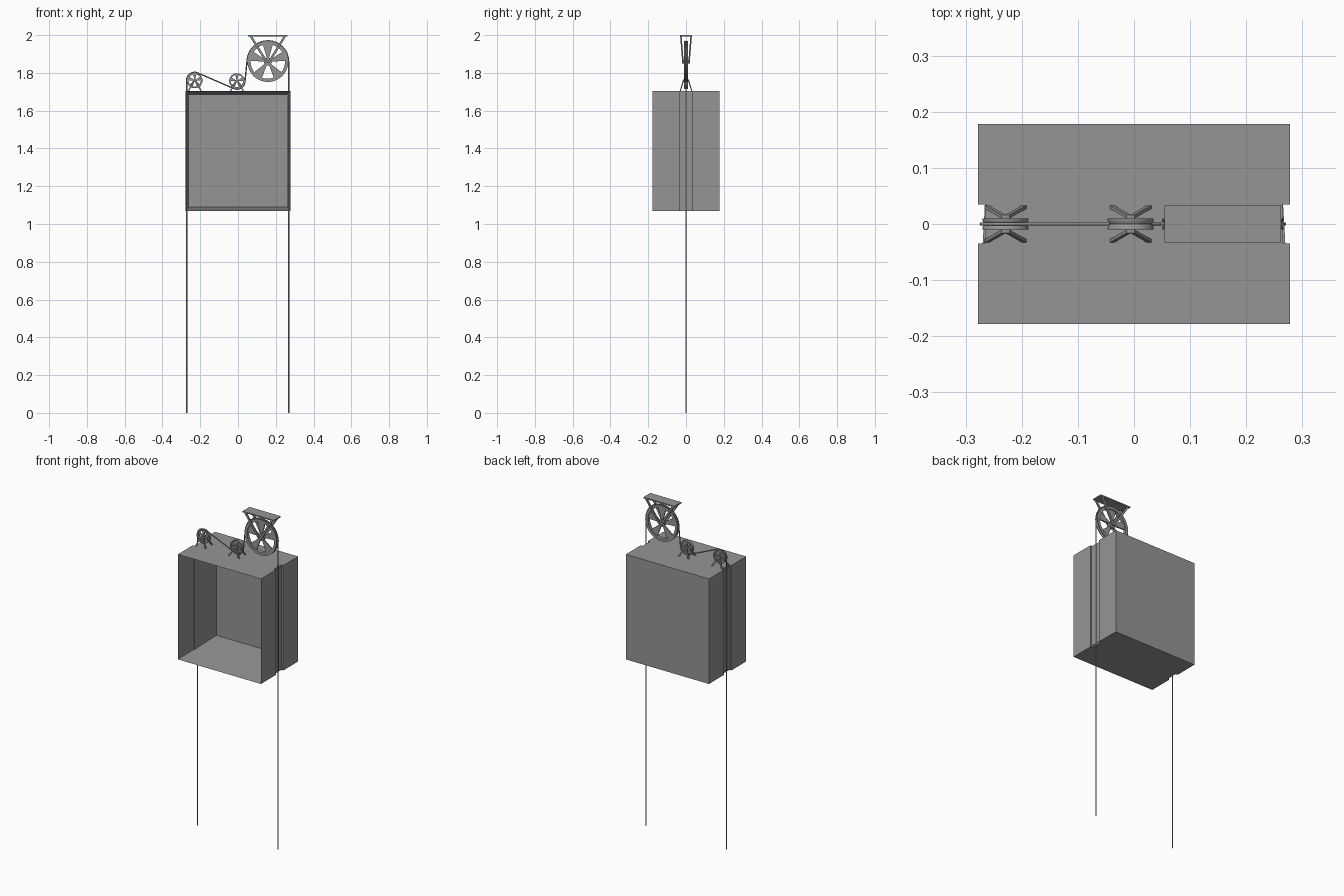
import bpy, bmesh, math
from mathutils import Vector, Matrix

cube = bpy.data.objects.get("Cube")
if cube:
    bpy.data.objects.remove(cube, do_unlink=True)

grey = bpy.data.materials.new("steel grey")
grey.use_nodes = True
grey.diffuse_color = (0.3, 0.3, 0.3, 1)
grey.node_tree.nodes["Principled BSDF"].inputs["Base Color"].default_value = (0.3, 0.3, 0.3, 1)


def finish(bm, name, smooth=False):
    bmesh.ops.recalc_face_normals(bm, faces=bm.faces)
    mesh = bpy.data.meshes.new(name)
    bm.to_mesh(mesh)
    bm.free()
    mesh.materials.append(grey)
    ob = bpy.data.objects.new(name, mesh)
    bpy.context.collection.objects.link(ob)
    if smooth:
        bpy.ops.object.select_all(action='DESELECT')
        ob.select_set(True)
        bpy.context.view_layer.objects.active = ob
        bpy.ops.object.shade_smooth_by_angle(angle=math.radians(35))
    return ob


def prism(bm, low, high):
    """Solid between two matching outlines."""
    a = [bm.verts.new(p) for p in low]
    b = [bm.verts.new(p) for p in high]
    bm.faces.new(a)
    bm.faces.new(b)
    n = len(a)
    for i in range(n):
        bm.faces.new((a[i], a[(i + 1) % n], b[(i + 1) % n], b[i]))


def strut(bm, p, q, wx, wy):
    """Slanted bar with level ends."""
    ring = [(-wx, -wy), (wx, -wy), (wx, wy), (-wx, wy)]
    prism(bm, *[[(c[0] + x, c[1] + y, c[2]) for x, y in ring] for c in (p, q)])


def cylinder_y(bm, c, r, half, n=16):
    m = Matrix.Translation((c[0], 0, c[1])) @ Matrix.Rotation(math.pi / 2, 4, 'X')
    bmesh.ops.create_cone(bm, cap_ends=True, segments=n, radius1=r, radius2=r,
                          depth=2 * half, matrix=m)


# Car: outline with a guide groove in each side, hollowed from the front
W, D, G, GD = 0.278, 0.178, 0.035, 0.013
Z0, Z1 = 1.07, 1.705
half = [(W, -D), (W, -G), (W - GD, -G), (W - GD, G), (W, G), (W, D)]
outline = half + [(-x, -y) for x, y in half]
bm = bmesh.new()
prism(bm, [(x, y, Z0) for x, y in outline], [(x, y, Z1) for x, y in outline])
bmesh.ops.recalc_face_normals(bm, faces=bm.faces)
front = [f for f in bm.faces if f.normal.y < -0.9 and f.calc_center_median().y < -D + 0.01]
bmesh.ops.inset_region(bm, faces=front, thickness=0.028)
bmesh.ops.translate(bm, verts=front[0].verts, vec=(0, 2 * D - 0.014, 0))
finish(bm, "car_body")


# Spoked pulleys
def pulley(name, c, r, half, rim):
    bm = bmesh.new()
    section = [(r - rim, -half), (r, -half), (r, -half * 0.6), (r - rim * 0.45, 0),
               (r, half * 0.6), (r, half), (r - rim, half)]
    vs = [bm.verts.new((c[0] + d, y, c[1])) for d, y in section]
    es = [bm.edges.new((vs[i], vs[(i + 1) % len(vs)])) for i in range(len(vs))]
    bmesh.ops.spin(bm, geom=vs + es, cent=(c[0], 0, c[1]), axis=(0, 1, 0),
                   angle=2 * math.pi, steps=40, use_merge=True)
    bmesh.ops.remove_doubles(bm, verts=bm.verts, dist=1e-5)
    hub = r * 0.2
    cylinder_y(bm, c, hub, half * 0.9)
    for k in range(5):
        a = math.pi / 2 + k * math.tau / 5
        pts = [(hub * 0.8, -0.3), (r - rim * 0.8, -0.28), (r - rim * 0.8, 0.28), (hub * 0.8, 0.3)]
        sides = [[(c[0] + d * math.cos(a + t), y, c[1] + d * math.sin(a + t)) for d, t in pts]
                 for y in (-half * 0.4, half * 0.4)]
        prism(bm, *sides)
    finish(bm, name, True)


left, middle, drive = (-0.229, 1.76), (-0.006, 1.757), (0.158, 1.86)
pulley("left_pulley", left, 0.041, 0.01, 0.008)
pulley("middle_pulley", middle, 0.041, 0.01, 0.008)
pulley("drive_wheel", drive, 0.108, 0.01, 0.017)

# Splayed stands for the small pulleys
for name, c in (("left_stand", left), ("middle_stand", middle)):
    bm = bmesh.new()
    for sx in (-1, 1):
        for sy in (-1, 1):
            strut(bm, (c[0] + sx * 0.033, sy * 0.03, Z1), (c[0] + sx * 0.003, sy * 0.013, c[1] + 0.004),
                  0.004, 0.003)
    cylinder_y(bm, c, 0.005, 0.016)
    finish(bm, name)

# Hanger for the drive wheel
bm = bmesh.new()
x, z = drive
strut(bm, (x, 0, 1.993), (x, 0, 2.0), 0.104, 0.033)
for sx in (-1, 1):
    for sy in (-1, 1):
        strut(bm, (x + sx * 0.004, sy * 0.016, z - 0.006), (x + sx * 0.09, sy * 0.027, 1.994),
              0.007, 0.004)
cylinder_y(bm, drive, 0.009, 0.02)
finish(bm, "drive_hanger")

# Rope: over the left pulley, under the middle one, over the drive wheel
wheels = [(Vector(left), 0.043, 1), (Vector(middle), 0.043, -1), (Vector(drive), 0.11, 1)]
normals = [math.pi]
for (c1, r1, s1), (c2, r2, s2) in zip(wheels, wheels[1:]):
    d = c2 - c1
    normals.append(math.atan2(d.y, d.x) + math.acos((s1 * r1 - s2 * r2) / d.length))
normals.append(0.0)
path = [(left[0] - 0.043, 0)]
for i, (c, r, s) in enumerate(wheels):
    a, b = normals[i], normals[i + 1]
    turn = (b - a) % math.tau
    if s > 0:
        turn -= math.tau
    for k in range(17):
        t = a + turn * k / 16
        path.append((c.x + s * r * math.cos(t), c.y + s * r * math.sin(t)))
path.append((drive[0] + 0.11, 0))
curve = bpy.data.curves.new("rope", 'CURVE')
curve.dimensions = '3D'
curve.bevel_depth = 0.0035
curve.bevel_resolution = 1
curve.use_fill_caps = True
spline = curve.splines.new('POLY')
spline.points.add(len(path) - 1)
for p, (x, z) in zip(spline.points, path):
    p.co = (x, 0, z, 1)
curve.materials.append(grey)
bpy.context.collection.objects.link(bpy.data.objects.new("rope", curve))
